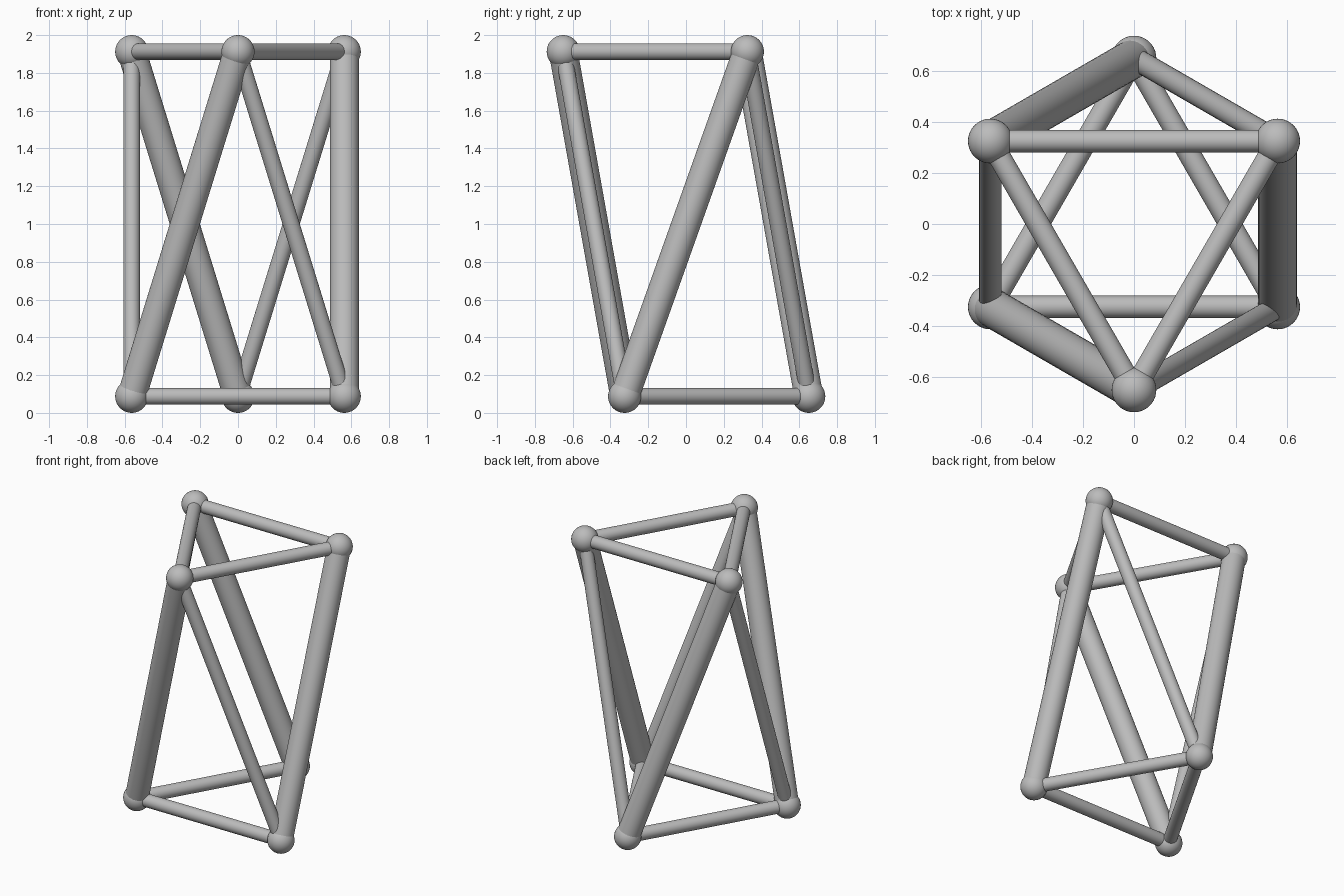
import bpy, math
from mathutils import Vector

if "Cube" in bpy.data.objects:
    bpy.data.objects.remove(bpy.data.objects["Cube"])

grey = bpy.data.materials.new("grey")
grey.diffuse_color = (0.5, 0.5, 0.5, 1)
grey.use_nodes = True
grey.node_tree.nodes["Principled BSDF"].inputs["Base Color"].default_value = grey.diffuse_color

RING, JOINT_R, CABLE_R, BAR_R = 0.65, 0.0875, 0.044, 0.0765
LOW, HIGH = JOINT_R, 2 - JOINT_R


def finish(name):
    ob = bpy.context.object
    ob.name = name
    ob.data.materials.append(grey)
    bpy.ops.object.shade_smooth_by_angle(angle=math.radians(40))


def joint(name, p):
    bpy.ops.mesh.primitive_uv_sphere_add(segments=40, ring_count=20, radius=JOINT_R, location=p)
    finish(name)


def rod(name, a, b, radius):
    d = b - a
    bpy.ops.mesh.primitive_cylinder_add(vertices=40, radius=radius, depth=d.length,
                                        location=(a + b) / 2,
                                        rotation=d.to_track_quat('Z', 'Y').to_euler())
    finish(name)


def corner(deg, z):
    a = math.radians(deg)
    return Vector((RING * math.cos(a), RING * math.sin(a), z))


# Two triangles of joints, turned 60 degrees from each other
bottom = [corner(90 + 120 * i, LOW) for i in range(3)]
top = [corner(150 + 120 * i, HIGH) for i in range(3)]

for i in range(3):
    j = (i + 1) % 3
    joint(f"bottom_joint_{i}", bottom[i])
    joint(f"top_joint_{i}", top[i])
    # Thin triangle edges
    rod(f"bottom_edge_{i}", bottom[i], bottom[j], CABLE_R)
    rod(f"top_edge_{i}", top[i], top[j], CABLE_R)
    # Thick and thin uprights alternate around the sides
    rod(f"thick_strut_{i}", bottom[i], top[i], BAR_R)
    rod(f"thin_strut_{i}", bottom[j], top[i], CABLE_R)
